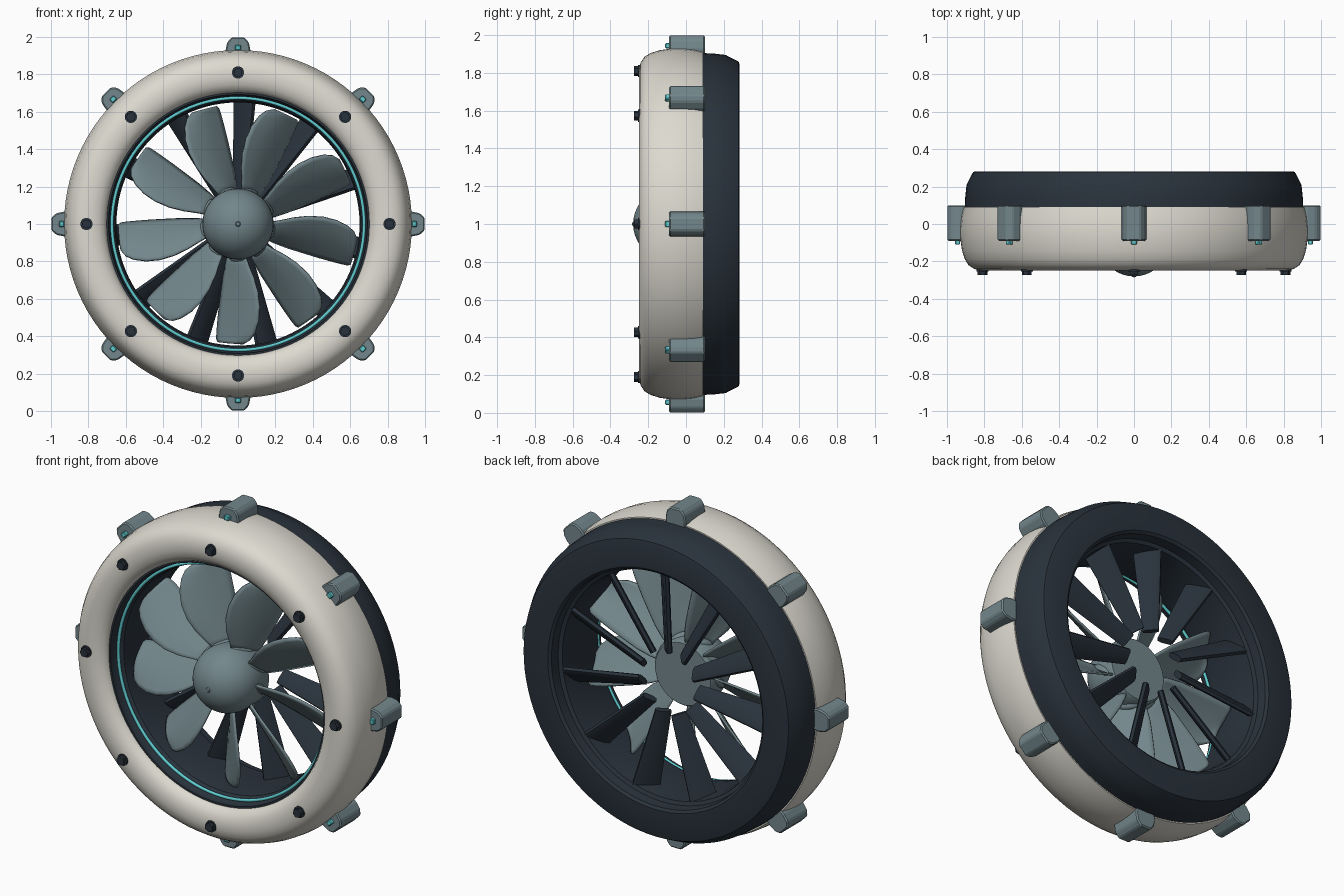
import bpy, bmesh, math
from mathutils import Matrix, Vector

if "Cube" in bpy.data.objects:
    bpy.data.objects.remove(bpy.data.objects["Cube"])

CZ = 1.0  # height of the fan axis


def material(name, rgb):
    m = bpy.data.materials.new(name)
    m.diffuse_color = (*rgb, 1)
    m.use_nodes = True
    m.node_tree.nodes["Principled BSDF"].inputs["Base Color"].default_value = m.diffuse_color
    return m


CREAM = material("cream_paint", (0.72, 0.70, 0.63))
DARK = material("dark_blue_grey", (0.022, 0.032, 0.045))
STEEL = material("steel_grey", (0.17, 0.24, 0.26))
CYAN = material("cyan_light", (0.12, 0.62, 0.65))


def finish(name, bm, mat, angle=35, bevel=0):
    bmesh.ops.recalc_face_normals(bm, faces=bm.faces)
    me = bpy.data.meshes.new(name)
    bm.to_mesh(me)
    bm.free()
    ob = bpy.data.objects.new(name, me)
    bpy.context.collection.objects.link(ob)
    me.materials.append(mat)
    if bevel:
        mod = ob.modifiers.new("bevel", 'BEVEL')
        mod.width, mod.segments = bevel, 1
    if angle:
        bpy.ops.object.select_all(action='DESELECT')
        ob.select_set(True)
        bpy.context.view_layer.objects.active = ob
        bpy.ops.object.shade_smooth_by_angle(angle=math.radians(angle))
    return ob


def polar(r, y, a):
    return Vector((r * math.cos(a), y, CZ + r * math.sin(a)))


def lathe(name, profile, mat, closed=True, n=96, angle=35):
    """Spin (radius, y) points around the fan axis."""
    bm = bmesh.new()
    rings = []
    for r, y in profile:
        if r == 0:
            rings.append([bm.verts.new(polar(0, y, 0))] * n)
        else:
            rings.append([bm.verts.new(polar(r, y, math.tau * i / n)) for i in range(n)])
    pairs = list(zip(rings, rings[1:])) + ([(rings[-1], rings[0])] if closed else [])
    for a, b in pairs:
        for i in range(n):
            j = (i + 1) % n
            bm.faces.new(list(dict.fromkeys((a[i], a[j], b[j], b[i]))))
    return finish(name, bm, mat, angle)


def loft(bm, first, second):
    """Closed solid between two matching outlines."""
    a = [bm.verts.new(p) for p in first]
    b = [bm.verts.new(p) for p in second]
    bm.faces.new(a)
    bm.faces.new(b)
    for i in range(len(a)):
        j = (i + 1) % len(a)
        bm.faces.new((a[i], a[j], b[j], b[i]))


def local(a, r, t, y):
    """Point from radial, tangential (counter-clockwise) and axial offsets."""
    return Vector((r * math.cos(a) - t * math.sin(a), y,
                   CZ + r * math.sin(a) + t * math.cos(a)))


# Cream front shell
lathe("front_shell", [(.70, .09), (.70, -.17), (.703, -.20), (.717, -.222), (.745, -.24),
                      (.78, -.249), (.82, -.249), (.855, -.24), (.885, -.22), (.905, -.187),
                      (.92, -.14), (.93, -.07), (.93, -.02), (.924, .04), (.912, .09)], CREAM)

# Dark rear shell with the inner duct
lathe("rear_shell", [(.905, .088), (.902, .15), (.895, .21), (.86, .278), (.85, .282),
                     (.70, .282), (.685, .27), (.68, .215), (.66, .205), (.65, .12),
                     (.65, -.08), (.658, -.12), (.675, -.135), (.69, -.165), (.692, -.195),
                     (.704, -.195), (.704, .088)], DARK)

# Glowing intake ring
lathe("light_ring", [(.674 + .009 * math.cos(k * math.pi / 4), -.146 + .009 * math.sin(k * math.pi / 4))
                     for k in range(8)], CYAN, angle=60)

# Spinner hub: hemisphere nose, short barrel, flat back
nose = [(.19 * math.sin(k * math.pi / 20), -.09 - .19 * math.cos(k * math.pi / 20)) for k in range(11)]
nose[0] = (0, -.28)
lathe("spinner_hub", nose + [(.19, .015), (.18, .03), (0, .03)], STEEL, closed=False, n=64)
lathe("spinner_tip", [(0, -.285), (.010, -.284), (.014, -.279), (.014, -.27), (0, -.27)],
      STEEL, closed=False, n=16)

# Rotor blades: radius, trailing edge, leading edge, pitch slope
sections = [(.16, -.05, .035, 1.2), (.22, -.065, .055, 1.15), (.30, -.08, .085, 1.08),
            (.38, -.09, .107, 1.0), (.46, -.10, .116, .93), (.53, -.107, .11, .88),
            (.59, -.112, .09, .84), (.625, -.113, .065, .82), (.64, -.105, .03, .8)]
STEPS = 10
for k in range(9):
    a0 = math.radians(-90 + 40 * k)
    bm = bmesh.new()
    rows = []
    for r, lo, hi, slope in sections:
        row = []
        for i in range(STEPS + 1):
            u = i / STEPS
            t = lo + (hi - lo) * u
            y = -.045 - slope * t - .02 * math.sin(math.pi * u)
            row.append(bm.verts.new(polar(r, y, a0 + t / r)))
        rows.append(row)
    for p, q in zip(rows, rows[1:]):
        for i in range(STEPS):
            bm.faces.new((p[i], p[i + 1], q[i + 1], q[i]))
    ob = finish(f"rotor_blade_{k + 1}", bm, STEEL, 50)
    mod = ob.modifiers.new("thickness", 'SOLIDIFY')
    mod.thickness, mod.offset = .012, 0

    # Root cuff where the blade meets the hub
    bm = bmesh.new()
    bmesh.ops.create_uvsphere(bm, u_segments=16, v_segments=8, radius=1)
    pitch = math.radians(50)
    tang = Vector((-math.sin(a0), 0, math.cos(a0)))
    axial = Vector((0, -1, 0))
    rad = Vector((math.cos(a0), 0, math.sin(a0)))
    chord = tang * math.cos(pitch) + axial * math.sin(pitch)
    cols = (chord * .075, rad.cross(chord) * .028, rad * .04)
    m = Matrix([[c[i] for c in cols] for i in range(3)]).to_4x4()
    bm.transform(Matrix.Translation(polar(.168, -.05, a0)) @ m)
    finish(f"blade_cuff_{k + 1}", bm, STEEL, 60)

# Stator vanes, pitched the other way
for k in range(11):
    a = math.radians(87) + math.tau * k / 11
    bm = bmesh.new()
    outlines = []
    for r, half in ((.18, .043), (.665, .075)):
        c, th = math.radians(45), .017
        pts = [(-half, -th * .6), (-half * .5, -th), (half * .7, -th), (half, -th * .5),
               (half, th * .5), (half * .7, th), (-half * .5, th), (-half, th * .6)]
        outlines.append([local(a, r, u * math.cos(c) - v * math.sin(c),
                               .15 + u * math.sin(c) + v * math.cos(c)) for u, v in pts])
    loft(bm, *outlines)
    finish(f"stator_vane_{k + 1}", bm, DARK, 30)

# Eight repeats: rim pads, pad lights and front bolts
pad = [(-.058, .87), (-.066, .93), (-.058, .972), (-.034, .998),
       (.034, .998), (.058, .972), (.066, .93), (.058, .87)]
for k in range(8):
    a = math.tau * k / 8
    bm = bmesh.new()
    loft(bm, [local(a, r, t, -.09) for t, r in pad], [local(a, r, t, .10) for t, r in pad])
    finish(f"rim_pad_{k + 1}", bm, STEEL, 0, bevel=.007)

    bm = bmesh.new()
    box = [(-.016, .93), (.016, .93), (.016, .957), (-.016, .957)]
    loft(bm, [local(a, r, t, -.11) for t, r in box], [local(a, r, t, -.08) for t, r in box])
    finish(f"pad_light_{k + 1}", bm, CYAN, 0, bevel=.004)

    bm = bmesh.new()
    for radius, n, y0, y1 in ((.033, 20, -.255, -.235), (.026, 6, -.274, -.25)):
        loft(bm, *[[local(a, .81 + radius * math.cos(math.tau * i / n),
                          radius * math.sin(math.tau * i / n), y) for i in range(n)]
                   for y in (y0, y1)])
    finish(f"front_bolt_{k + 1}", bm, DARK, 30)
